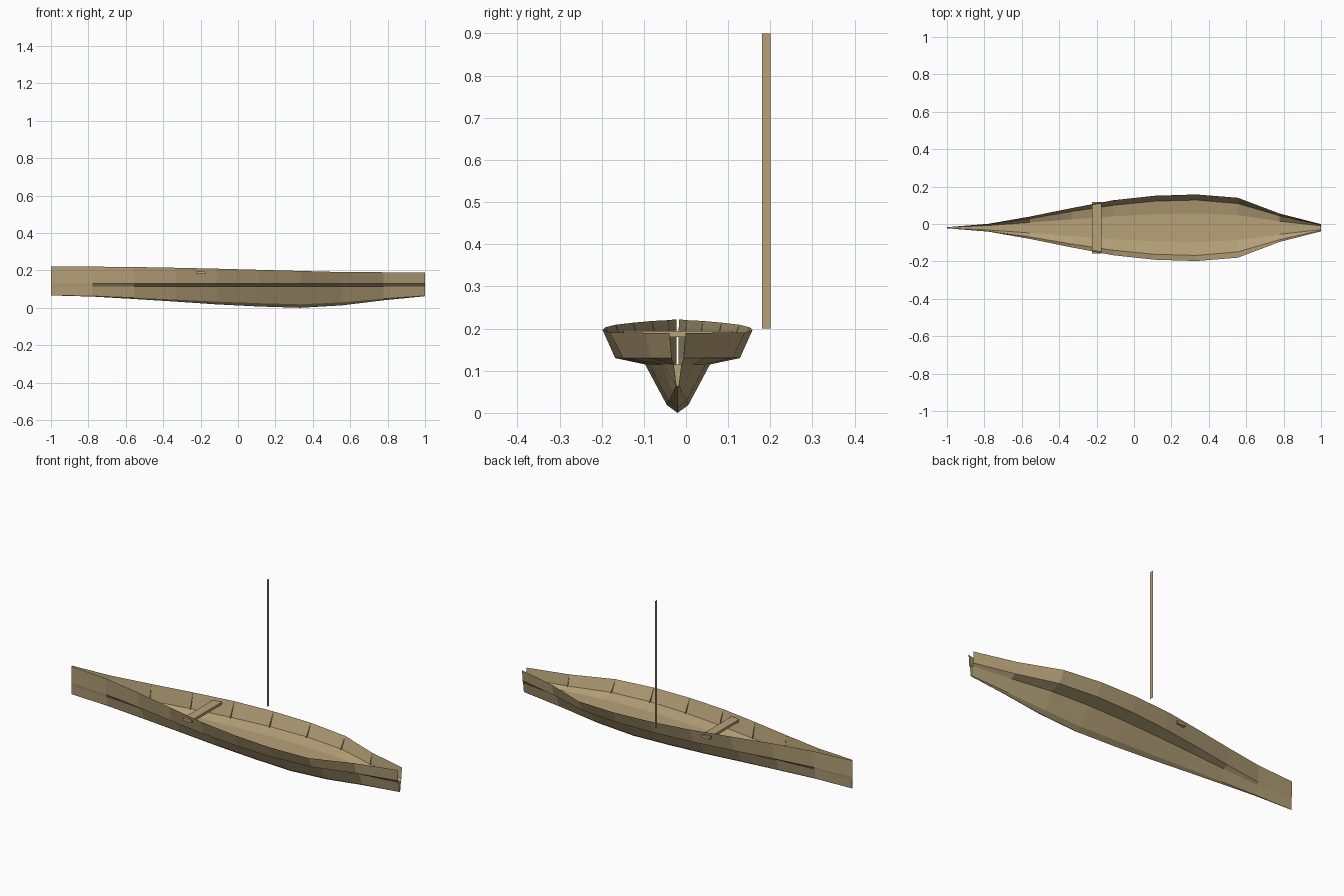
import bpy

if "Cube" in bpy.data.objects:
    bpy.data.objects.remove(bpy.data.objects["Cube"])

YC = -0.02  # hull centreline
wood = bpy.data.materials.new("tan wood")
wood.diffuse_color = (0.47, 0.36, 0.19, 1)
wood.use_nodes = True
wood.node_tree.nodes["Principled BSDF"].inputs["Base Color"].default_value = wood.diffuse_color

# stations: rim half-width, chine half-width, floor half-width, rim z, keel z
STATIONS = [
    (.003, .002, .002, .222, .066),
    (.021, .017, .012, .220, .060),
    (.060, .049, .028, .218, .047),
    (.105, .087, .045, .214, .033),
    (.147, .120, .061, .209, .018),
    (.171, .142, .073, .203, .007),
    (.178, .148, .077, .197, .000),
    (.160, .129, .067, .191, .013),
    (.076, .064, .035, .190, .040),
    (.019, .014, .010, .190, .062),
]
XS = [-1 + 2 * i / 9 for i in range(10)]
CHINE_Z, FLOOR_Z = .13, .115


def make(name, verts, faces):
    me = bpy.data.meshes.new(name)
    me.from_pydata(verts, [], faces)
    me.materials.append(wood)
    ob = bpy.data.objects.new(name, me)
    bpy.context.collection.objects.link(ob)
    return ob


def loft(name, section):
    """Skin strips between the (y, z) sections of neighbouring stations."""
    verts, faces = [], []
    for x, s in zip(XS, STATIONS):
        pts = section(*s)
        n = len(pts)
        verts += [(x, YC + y, z) for y, z in pts]
    for i in range(len(XS) - 1):
        for j in range(n - 1):
            a = i * n + j
            faces.append((a, a + n, a + n + 1, a + 1))
    return make(name, verts, faces)


def box(name, lo, hi):
    v = [(x, y, z) for x in (lo[0], hi[0]) for y in (lo[1], hi[1]) for z in (lo[2], hi[2])]
    f = [(0, 1, 3, 2), (4, 6, 7, 5), (0, 4, 5, 1), (2, 3, 7, 6), (0, 2, 6, 4), (1, 5, 7, 3)]
    return make(name, v, f)


# side planks with the chine ledge under them
for side, label in ((-1, "near"), (1, "far")):
    def planks(r, c, f, zr, zk):
        p = [(side * r, zr), (side * c, CHINE_Z), (side * f, FLOOR_Z)]
        return p if side < 0 else p[::-1]
    loft(label + "_side_planks", planks)


# keel hull below the floor
def keel(r, c, f, zr, zk):
    b = f * .33
    zb = zk + .24 * f
    return [(-f, FLOOR_Z), (-b, zb), (0, zk), (b, zb), (f, FLOOR_Z)]


loft("lower_hull", keel)
loft("floor", lambda r, c, f, zr, zk: [(f, FLOOR_Z), (-f, FLOOR_Z)])

# end closures of the lower hull
for name, i in (("bow_plate", 0), ("stern_plate", -1)):
    pts = [(XS[i], YC + y, z) for y, z in keel(*STATIONS[i])]
    make(name, pts, [(0, 1, 2, 3, 4) if i else (4, 3, 2, 1, 0)])

# thin triangular ribs against the side planks
verts, faces = [], []
for x, (r, c, f, zr, zk) in list(zip(XS, STATIONS))[1:-1]:
    for s in (-1, 1):
        k = len(verts)
        verts += [(x, YC + s * r, zr), (x, YC + s * c, CHINE_Z),
                  (x, YC + s * (c - .15 * (c - f) - .003), CHINE_Z - .002)]
        faces.append((k, k + 1, k + 2) if s < 0 else (k + 2, k + 1, k))
make("ribs", verts, faces)

# thwart seat and the free-standing flat pole
box("thwart", (-.225, YC - .137, .180), (-.175, YC + .137, .194))
make("pole", [(.05, .18, .2), (.05, .2, .2), (.05, .2, .9), (.05, .18, .9)], [(0, 1, 2, 3)])
